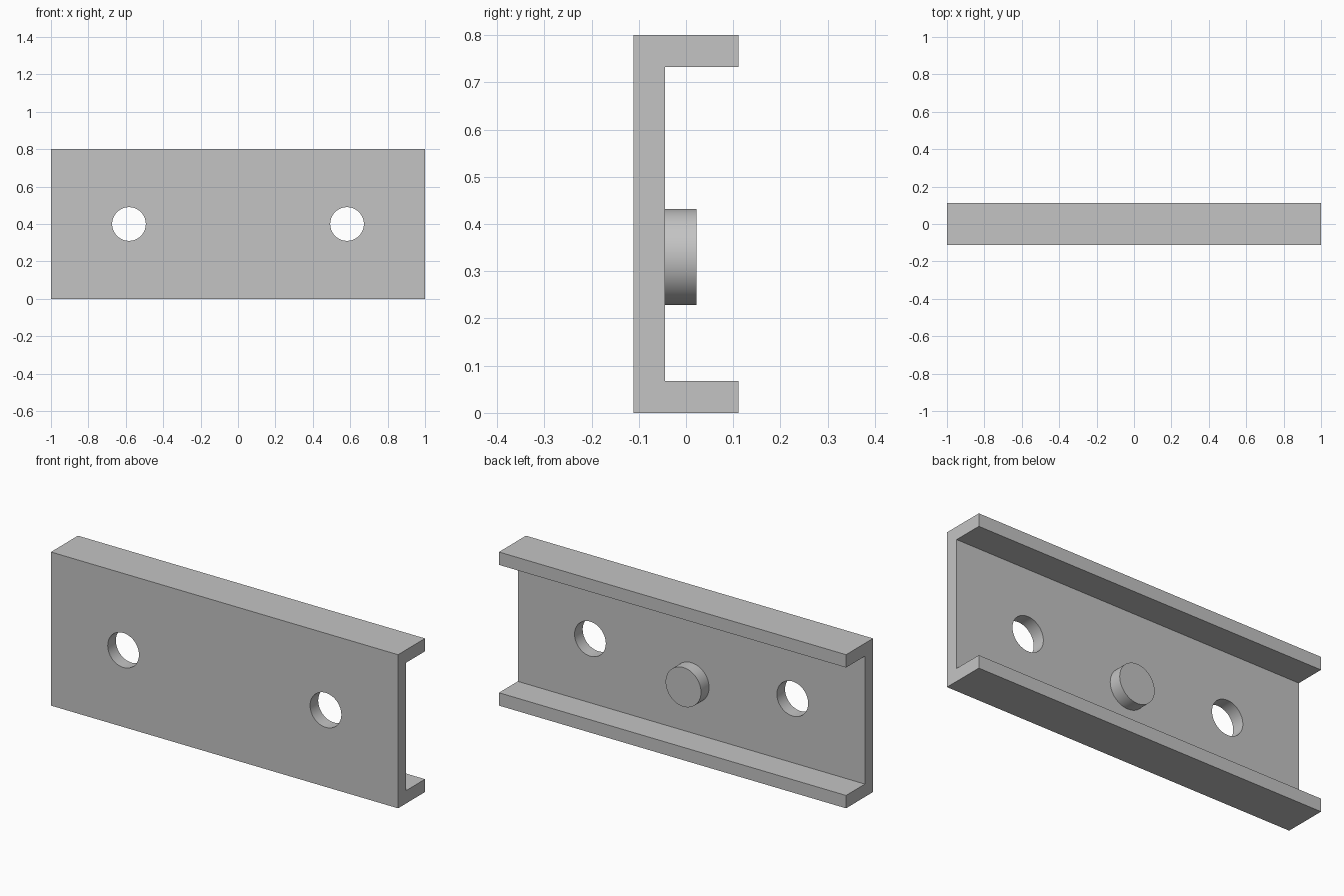
import bpy
import bmesh
from math import pi, radians
from mathutils import Matrix, Vector

cube = bpy.data.objects.get("Cube")
if cube:
    bpy.data.objects.remove(cube, do_unlink=True)

LENGTH, HEIGHT, DEPTH, WALL = 2.0, 0.8, 0.222, 0.067
FRONT, BACK = -DEPTH / 2, DEPTH / 2
WEB_BACK = FRONT + WALL

grey = bpy.data.materials.new("plain grey")
grey.use_nodes = True
colour = (0.55, 0.55, 0.55, 1)
grey.diffuse_color = colour
grey.node_tree.nodes["Principled BSDF"].inputs["Base Color"].default_value = colour


def make_object(name, bm):
    bmesh.ops.recalc_face_normals(bm, faces=bm.faces)
    mesh = bpy.data.meshes.new(name)
    bm.to_mesh(mesh)
    bm.free()
    mesh.materials.append(grey)
    obj = bpy.data.objects.new(name, mesh)
    bpy.context.collection.objects.link(obj)
    return obj


def cylinder_y(name, x, z, radius, y0, y1):
    bm = bmesh.new()
    place = Matrix.Translation((x, (y0 + y1) / 2, z)) @ Matrix.Rotation(pi / 2, 4, 'X')
    bmesh.ops.create_cone(bm, cap_ends=True, segments=64, radius1=radius,
                          radius2=radius, depth=y1 - y0, matrix=place)
    return make_object(name, bm)


def smooth(obj):
    bpy.ops.object.select_all(action='DESELECT')
    obj.select_set(True)
    bpy.context.view_layer.objects.active = obj
    bpy.ops.object.shade_smooth_by_angle(angle=radians(30))


# C-shaped channel: side profile extruded along its length
profile = [(FRONT, 0), (BACK, 0), (BACK, WALL), (WEB_BACK, WALL),
           (WEB_BACK, HEIGHT - WALL), (BACK, HEIGHT - WALL),
           (BACK, HEIGHT), (FRONT, HEIGHT)]
bm = bmesh.new()
face = bm.faces.new([bm.verts.new((-LENGTH / 2, y, z)) for y, z in profile])
swept = bmesh.ops.extrude_face_region(bm, geom=[face])["geom"]
bmesh.ops.translate(bm, vec=Vector((LENGTH, 0, 0)),
                    verts=[v for v in swept if isinstance(v, bmesh.types.BMVert)])
channel = make_object("channel", bm)

# Two round through holes in the web
for side, x in (("right", -0.583), ("left", 0.583)):
    cutter = cylinder_y(side + "_hole_cutter", x, HEIGHT / 2, 0.09,
                        FRONT - 0.05, WEB_BACK + 0.05)
    cutter.hide_render = True
    bpy.context.view_layer.objects.active = channel
    cut = channel.modifiers.new(side + "_hole", 'BOOLEAN')
    cut.object = cutter
    cut.solver = 'EXACT'
    bpy.ops.object.modifier_apply(modifier=cut.name)
    bpy.data.objects.remove(cutter, do_unlink=True)
smooth(channel)

# Round boss on the back of the web
boss = cylinder_y("boss", 0, 0.33, 0.102, WEB_BACK - 0.01, 0.022)
smooth(boss)
